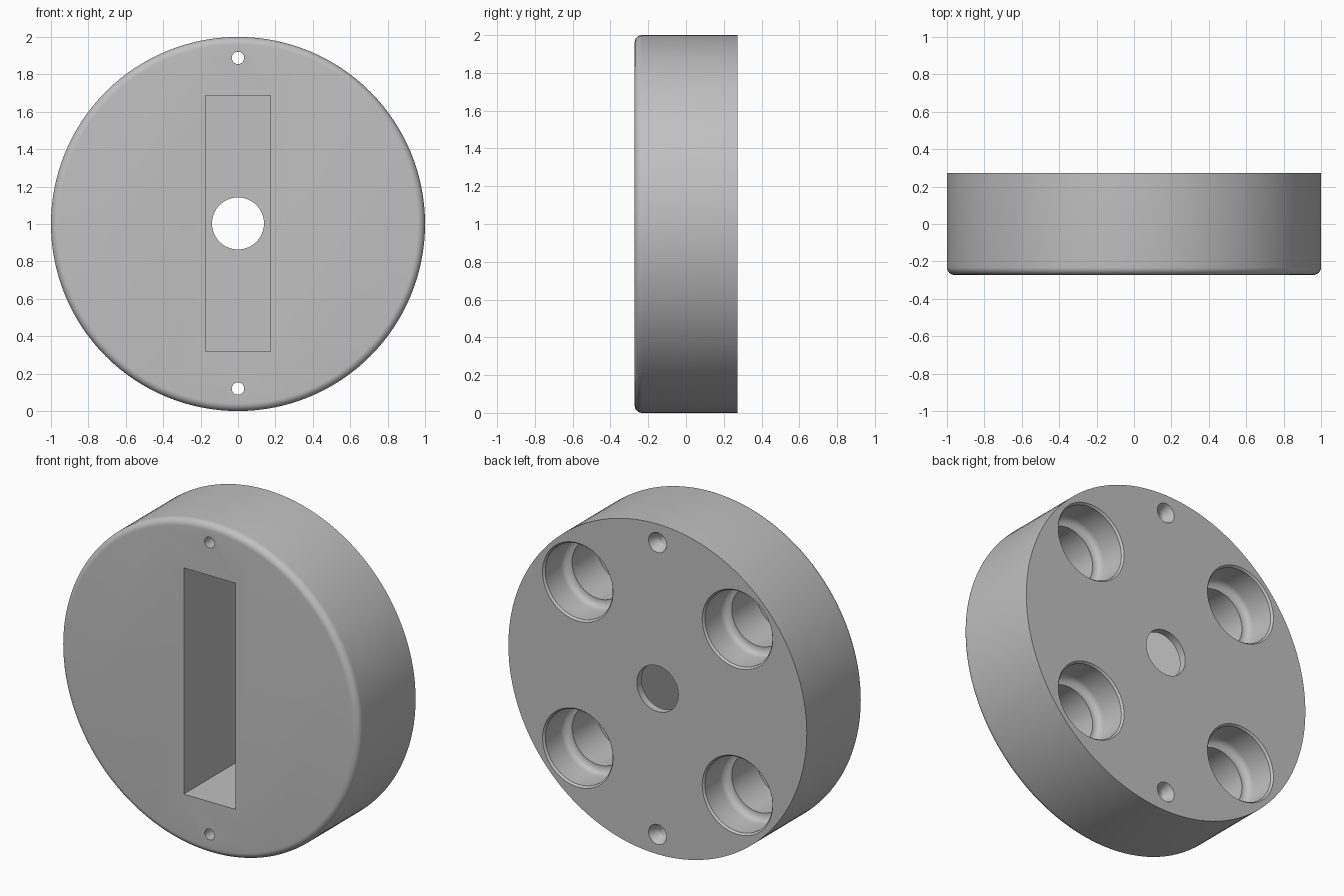
import bpy
import bmesh
import math

old = bpy.data.objects.get("Cube")
if old:
    bpy.data.objects.remove(old, do_unlink=True)

HALF = 0.272       # half of the thickness
EDGE = 0.04        # rounding of the front rim

grey = bpy.data.materials.new("plain grey")
grey.use_nodes = True
grey.diffuse_color = (0.53, 0.53, 0.53, 1)
grey.node_tree.nodes["Principled BSDF"].inputs["Base Color"].default_value = grey.diffuse_color


def make_object(name, bm):
    bmesh.ops.recalc_face_normals(bm, faces=bm.faces)
    mesh = bpy.data.meshes.new(name)
    bm.to_mesh(mesh)
    bm.free()
    mesh.materials.append(grey)
    obj = bpy.data.objects.new(name, mesh)
    bpy.context.scene.collection.objects.link(obj)
    return obj


def lathe(name, profile, x=0.0, z=0.0, sides=64):
    """Closed solid turned around the y direction from (radius, y) points."""
    bm = bmesh.new()
    rings = []
    for r, y in profile:
        angles = [2 * math.pi * i / sides for i in range(sides)]
        rings.append([bm.verts.new((x + r * math.cos(a), y, z + r * math.sin(a))) for a in angles])
    for a, b in zip(rings, rings[1:]):
        for i in range(sides):
            j = (i + 1) % sides
            bm.faces.new((a[i], a[j], b[j], b[i]))
    bm.faces.new(rings[0])
    bm.faces.new(rings[-1])
    return make_object(name, bm)


# Round body with a rounded front rim
rim = []
for k in range(9):
    a = math.pi / 2 * k / 8
    rim.append((1 - EDGE + EDGE * math.sin(a), -HALF + EDGE - EDGE * math.cos(a)))
body = lathe("round_body", rim + [(1, HALF)], z=1.0, sides=128)

cutters = []

# Tall slot open to the front, leaving a thin back wall
bm = bmesh.new()
bmesh.ops.create_cube(bm, size=1)
front, floor = -HALF - 0.1, HALF - 0.045
for v in bm.verts:
    v.co.x *= 0.346
    v.co.y = front if v.co.y < 0 else floor
    v.co.z = 1.003 + v.co.z * 1.37
cutters.append(make_object("slot_cutter", bm))

# Centre hole through the back wall
cutters.append(lathe("centre_cutter", [(0.139, 0.0), (0.139, HALF + 0.1)], z=1.003))

# Screw holes, widened at the back
for z in (0.12, 1.888):
    cutters.append(lathe("screw_cutter", [
        (0.033, -HALF - 0.1), (0.033, HALF - 0.06),
        (0.06, HALF), (0.06, HALF + 0.1)], z=z, sides=32))

# Four stepped pockets in the back
pocket = [(0.236, -0.1), (0.236, 0.0), (0.226, 0.012), (0.226, 0.16)]
for k in range(1, 6):
    a = math.pi / 2 * k / 5
    pocket.append((0.186 + 0.04 * math.cos(a), 0.16 + 0.04 * math.sin(a)))
pocket += [(0.178, 0.2), (0.178, 0.44)]
for sx in (-1, 1):
    for sz in (-1, 1):
        cutters.append(lathe("pocket_cutter", [(r, HALF - d) for r, d in pocket],
                             x=sx * 0.535, z=1.003 + sz * 0.503))

# Cut everything and keep the finished mesh
for c in cutters:
    c.hide_render = True
    mod = body.modifiers.new(c.name, 'BOOLEAN')
    mod.operation = 'DIFFERENCE'
    mod.solver = 'EXACT'
    mod.object = c
bpy.context.view_layer.update()
graph = bpy.context.evaluated_depsgraph_get()
finished = bpy.data.meshes.new_from_object(body.evaluated_get(graph))
body.modifiers.clear()
body.data = finished
for c in cutters:
    bpy.data.objects.remove(c, do_unlink=True)
finished.materials.clear()
finished.materials.append(grey)
for p in finished.polygons:
    p.material_index = 0

# Smooth the curved walls, keep the edges crisp
bpy.ops.object.select_all(action='DESELECT')
body.select_set(True)
bpy.context.view_layer.objects.active = body
bpy.ops.object.shade_smooth_by_angle(angle=math.radians(22))
